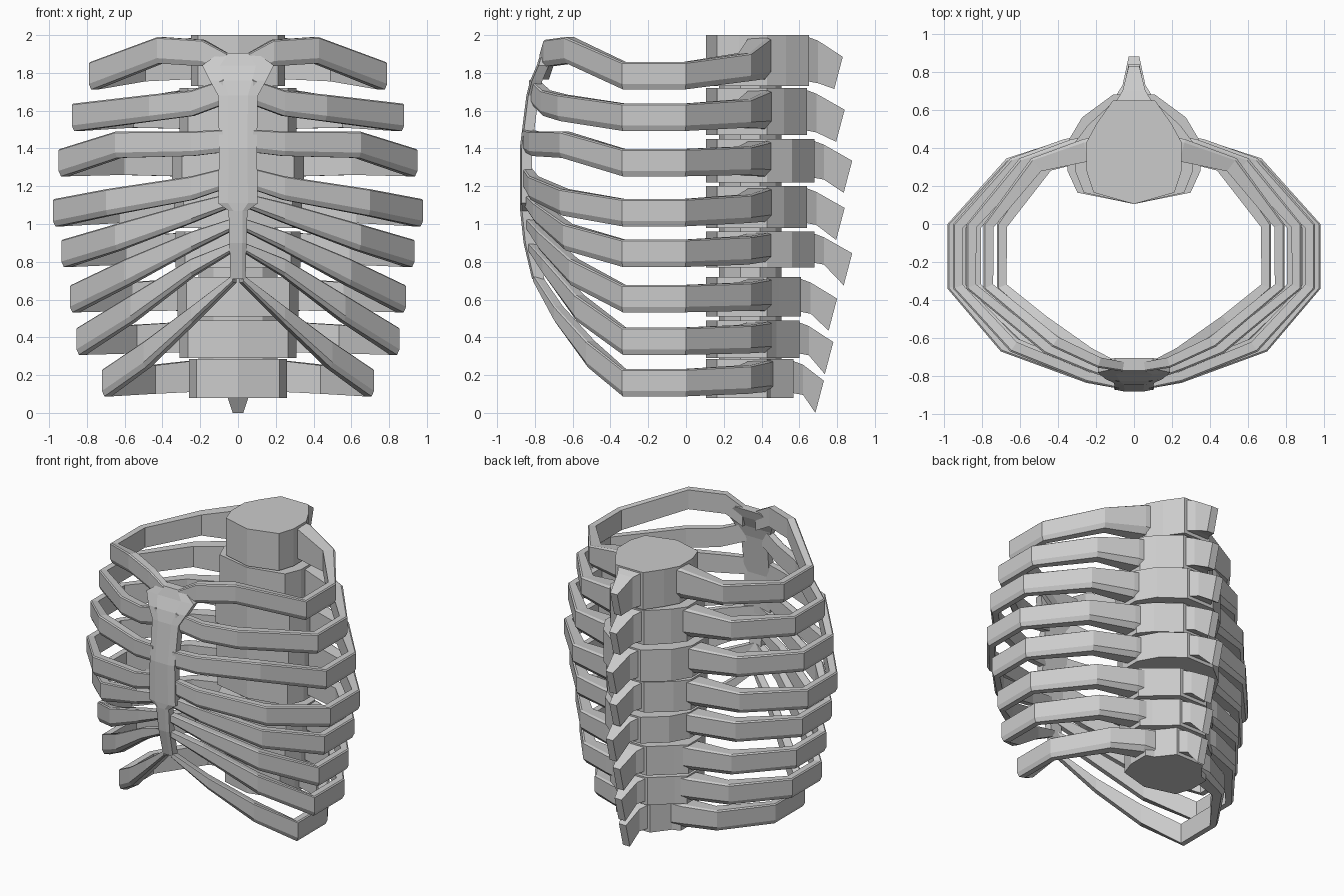
import bpy, bmesh
from mathutils import Vector

if "Cube" in bpy.data.objects:
    bpy.data.objects.remove(bpy.data.objects["Cube"])


def make_object(name, bm):
    bmesh.ops.recalc_face_normals(bm, faces=bm.faces)
    me = bpy.data.meshes.new(name)
    bm.to_mesh(me)
    bm.free()
    ob = bpy.data.objects.new(name, me)
    bpy.context.collection.objects.link(ob)
    return ob


def loft(name, rings):
    """Skin a list of equal rings and cap both ends."""
    bm = bmesh.new()
    vs = [[bm.verts.new(p) for p in r] for r in rings]
    n = len(rings[0])
    for a, b in zip(vs, vs[1:]):
        for i in range(n):
            j = (i + 1) % n
            bm.faces.new((a[i], a[j], b[j], b[i]))
    bm.faces.new(vs[0])
    bm.faces.new(vs[-1])
    return make_object(name, bm)


def rib(name, sections):
    """Sections: outer x, outer y, centre z, height, thickness."""
    rings = []
    pts = [Vector(s[:2]) for s in sections]
    for i, (x, y, z, h, t) in enumerate(sections):
        d0 = pts[i] - pts[max(i - 1, 0)]
        d1 = pts[min(i + 1, len(pts) - 1)] - pts[i]
        d = (d0.normalized() + d1.normalized()).normalized()
        # outer face with a shallow chamfer along its lower edge
        profile = [(.25 * t, -.5), (0, -.3), (0, .45), (.15 * t, .5),
                   (t, .5), (t, -.5)]
        rings.append([(x + d.y * o, y - d.x * o, z + h * k) for o, k in profile])
    loft(name, rings).modifiers.new("mirror", 'MIRROR')


def vertebra(name, w, yb, z0, z1):
    half = [(0, .105), (.85 * w, .165), (w, .28), (w, .43),
            (.78 * w, yb - .12), (.11, yb)]
    outline = half + [(-x, y) for x, y in reversed(half[1:])]
    loft(name, [[(x, y, z) for x, y in outline] for z in (z0, z1)])


def spinous_process(name, yb, ytip, z0, z1):
    rings = []
    for wid, y0, y1, lo, hi in ((.11, yb - .03, yb - .03, z0 + .03, z1),
                                (.06, yb + .05, yb + .05, z0 + .015, z1 - .03),
                                (.028, ytip - .045, ytip, z1 - .285, z1 - .115)):
        rings.append([(-wid, y0, lo), (wid, y0, lo), (wid, y1, hi), (-wid, y1, hi)])
    loft(name, rings)


# vertebra half width, back y, spine tip y, bottom z, top z
spine = [(.25, .65, .83, 1.73, 2.0), (.31, .64, .84, 1.47, 1.72),
         (.35, .68, .88, 1.22, 1.45), (.34, .64, .84, .98, 1.20),
         (.33, .68, .88, .77, .96), (.32, .61, .80, .51, .72),
         (.31, .60, .78, .29, .49), (.26, .57, .73, .08, .285)]

# rib half width, side z, front bend (x, y, z),
# near the breastbone (x, y, z), end (x, y, z), end height
ribs = [(.79, 1.785, .43, -.645, 1.92, .19, -.755, 1.905, .06, -.775, 1.835, .14),
        (.88, 1.565, .47, -.68, 1.615, .25, -.77, 1.64, .08, -.83, 1.70, .13),
        (.95, 1.325, .65, -.67, 1.42, .25, -.83, 1.425, .08, -.865, 1.44, .12),
        (.98, 1.06, .70, -.67, 1.115, .25, -.835, 1.19, .08, -.865, 1.24, .11),
        (.935, .845, .65, -.65, .93, .25, -.81, 1.06, .03, -.865, 1.13, .07),
        (.89, .605, .60, -.62, .745, .25, -.785, .91, .03, -.85, 1.00, .06),
        (.855, .38, .57, -.59, .555, .25, -.76, .77, .03, -.84, .88, .045),
        (.72, .16, .50, -.53, .31, .25, -.70, .52, .03, -.81, .71, .04)]

for i, (v, r) in enumerate(zip(spine, ribs), 1):
    w, yb, ytip, z0, z1 = v
    vertebra(f"vertebra_{i}", w, yb, z0, z1)
    spinous_process(f"spinous_process_{i}", yb, ytip, z0, z1)
    rw, zs, mx, my, mz, nx, ny, nz, ex, ey, ez, eh = r
    zb = (z0 + z1) / 2 + .01
    s = rw / .98
    rib(f"rib_pair_{i}", [
        (w - .06, .46, zb, (z1 - z0) * .86, .13),
        (w + .02, .445, zb, (z1 - z0) * .8, .12),
        (.67 * s, .345, (zb + zs) / 2, .15, .085),
        (rw, 0, zs, .145, .055),
        (rw, -.34, zs, .145, .055),
        (mx, my, mz, .14, .06),
        (nx, ny, nz, (.14 + eh) / 2, .055),
        (ex, ey, ez, eh, .05)])

# column of discs running through the gaps between vertebrae
bm = bmesh.new()
bmesh.ops.create_cone(bm, cap_ends=True, segments=10, radius1=.22, radius2=.22, depth=1.84)
bmesh.ops.scale(bm, vec=(1, .75, 1), verts=bm.verts)
bmesh.ops.translate(bm, vec=(0, .34, 1.04), verts=bm.verts)
make_object("spinal_discs", bm)

# breastbone: z, front y, half width
sternum = [(1.905, -.77, .10), (1.84, -.79, .19), (1.76, -.825, .15), (1.68, -.845, .105),
           (1.40, -.88, .10), (1.11, -.88, .105), (1.07, -.878, .05),
           (.90, -.86, .045), (.71, -.815, .04)]
loft("sternum", [[(-x, y + .01, z), (-x * .5, y, z), (x * .5, y, z), (x, y + .01, z),
                  (x, y + .065, z), (-x, y + .065, z)] for z, y, x in sternum])
